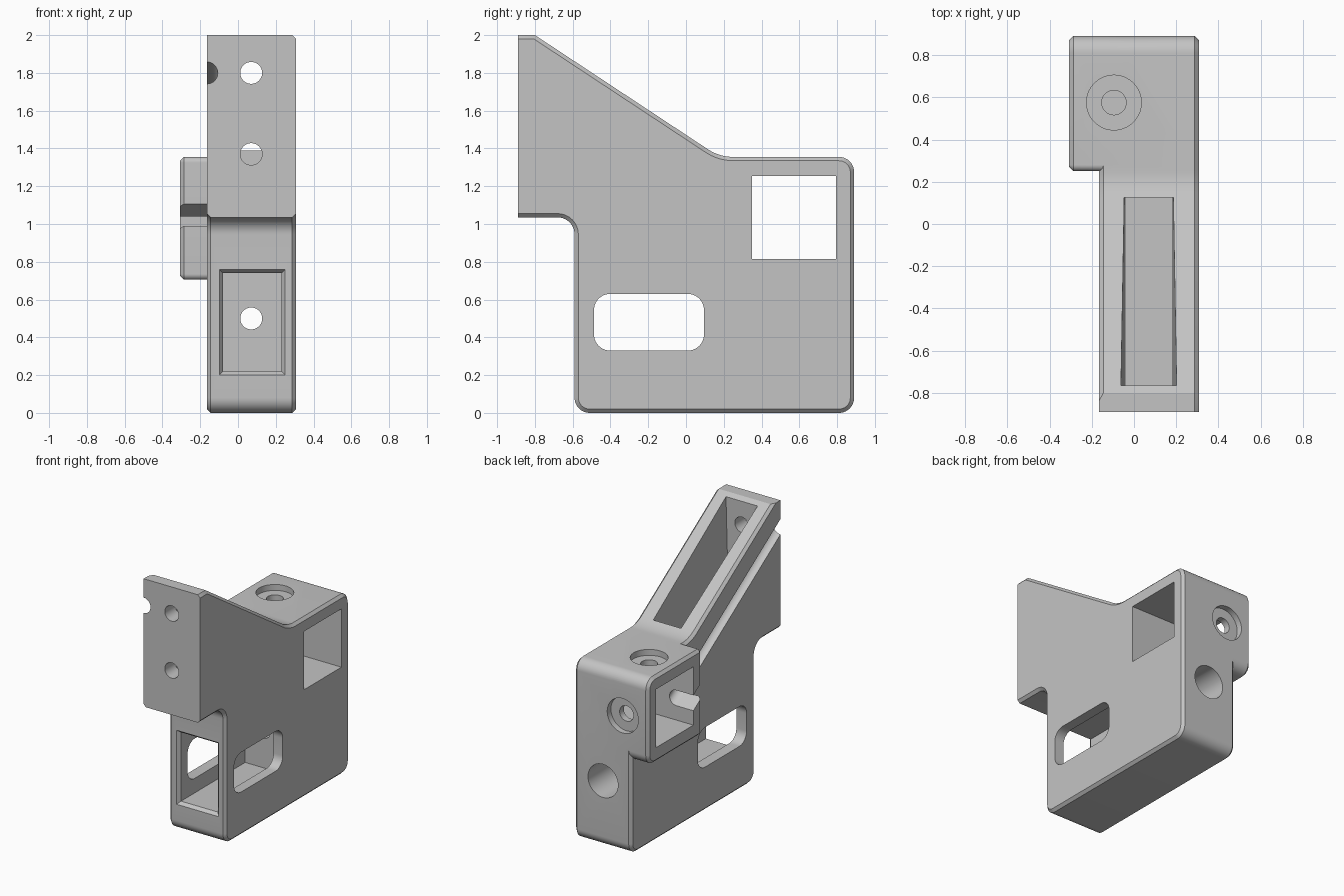
import bpy, bmesh, math
from mathutils import Vector

if "Cube" in bpy.data.objects:
    bpy.data.objects.remove(bpy.data.objects["Cube"], do_unlink=True)

grey = bpy.data.materials.new("plain_grey")
grey.use_nodes = True
GREY = (0.55, 0.55, 0.55, 1)
grey.diffuse_color = GREY
grey.node_tree.nodes["Principled BSDF"].inputs["Base Color"].default_value = GREY

LEFT, RIGHT, FRONT, BACK, TOP = -0.165, 0.307, -0.89, 0.89, 1.355
SLOPE, CHAMFER = -0.66, 0.02


def rounded(corners, steps=10):
    """Outline from (u, v, radius) corners, with arcs where radius > 0."""
    out = []
    for i, (a, b, r) in enumerate(corners):
        p = Vector((a, b, 0))
        if not r:
            out.append((a, b))
            continue
        u = (Vector((*corners[i - 1][:2], 0)) - p).normalized()
        v = (Vector((*corners[(i + 1) % len(corners)][:2], 0)) - p).normalized()
        half = u.angle(v) / 2
        c = p + (u + v).normalized() * r / math.sin(half)
        s = (p + u * r / math.tan(half) - c).normalized()
        e = (p + v * r / math.tan(half) - c).normalized()
        for k in range(steps + 1):
            q = c + s.slerp(e, k / steps).normalized() * r
            out.append((q.x, q.y))
    return out


def rect(a0, a1, b0, b1, r=0):
    return rounded([(a0, b0, r), (a1, b0, r), (a1, b1, r), (a0, b1, r)])


def circle(a, b, r, n=40):
    return [(a + r * math.cos(math.tau * k / n), b + r * math.sin(math.tau * k / n))
            for k in range(n)]


def inset(loop, keep=lambda p, q: False):
    """Move each side inwards by the chamfer, except the sides to keep."""
    pts = [Vector(p) for p in loop]
    area = sum(pts[i - 1].cross(pts[i]) for i in range(len(pts)))
    side = 1 if area > 0 else -1
    lines = []
    for i, q in enumerate(pts):
        p = pts[i - 1]
        d = (q - p).normalized() * side
        n = Vector((-d.y, d.x))
        lines.append((n, n.dot(p) + (0 if keep(p, q) else CHAMFER)))
    out = []
    for i in range(len(pts)):
        (n, a), (m, b) = lines[i], lines[(i + 1) % len(pts)]
        det = n.cross(m)
        out.append(((a * m.y - b * n.y) / det, (n.x * b - m.x * a) / det))
    return out


def place(axis, p, d):
    return {"x": (d, *p), "y": (p[0], d, p[1]), "z": (*p, d)}[axis]


def solid(name, axis, *sections):
    """Closed loft through (distance, outline) sections along an axis."""
    bm = bmesh.new()
    rings = [[bm.verts.new(place(axis, p, d)) for p in loop] for d, loop in sections]
    bm.faces.new(rings[0])
    bm.faces.new(rings[-1])
    for a, b in zip(rings, rings[1:]):
        for i in range(len(a)):
            bm.faces.new((a[i - 1], a[i], b[i], b[i - 1]))
    bmesh.ops.recalc_face_normals(bm, faces=bm.faces)
    mesh = bpy.data.meshes.new(name)
    bm.to_mesh(mesh)
    bm.free()
    obj = bpy.data.objects.new(name, mesh)
    bpy.context.collection.objects.link(obj)
    mesh.materials.append(grey)
    return obj


def combine(target, other, operation):
    mod = target.modifiers.new(other.name, "BOOLEAN")
    mod.operation, mod.solver, mod.object = operation, "EXACT", other
    bpy.context.view_layer.objects.active = target
    bpy.ops.object.modifier_apply(modifier=mod.name)
    bpy.data.objects.remove(other, do_unlink=True)


def on_front(p, q):
    return max(p.x, q.x) < FRONT + 0.01


def on_front_or_tip(p, q):
    return on_front(p, q) or min(p.y, q.y) > 1.99


# Main bracket plate
knee = -0.8 + (TOP - 2) / SLOPE
profile = rounded([(FRONT, 2, 0), (-0.8, 2, 0), (knee, TOP, 0.25),
                   (BACK, TOP, 0.08), (BACK, 0, 0.08), (-0.59, 0, 0.08),
                   (-0.59, 1.035, 0.09), (FRONT, 1.035, 0)])
body = solid("bracket_body", "x",
             (LEFT, inset(profile, on_front_or_tip)), (LEFT + CHAMFER, profile),
             (RIGHT - CHAMFER, profile), (RIGHT, inset(profile, on_front)))

# Side box, flush with the top and back
box = rounded([(0.25, 0.705, 0.03), (BACK, 0.705, 0.08), (BACK, TOP, 0.08), (0.25, TOP, 0.03)])
combine(body, solid("side_box", "x", (-RIGHT, inset(box)),
                    (CHAMFER - RIGHT, box), (0, box)), "UNION")

cutters = []


def cut(name, axis, loop, start, end, end_loop=None):
    cutters.append(solid(name, axis, (start, loop), (end, end_loop or loop)))


# Openings through the sides
cut("square_opening", "x", rect(0.35, 0.795, 0.815, 1.255), -0.5, 0.5)
cut("side_slot", "x", rect(-0.487, 0.095, 0.33, 0.63, 0.085), -0.5, 0.5)

# Front pocket with a chamfered mouth
inner = rect(-0.08, 0.23, 0.22, 0.74)
cut("front_pocket", "y", inner, -0.7, 0.2)
cut("front_pocket_mouth", "y", rect(-0.1, 0.25, 0.2, 0.76), -0.591, -0.565, inner)

# Deep pocket in the sloped top
cut("slope_pocket", "z", rect(-0.04, 0.18, -0.765, 0.125), 1.15, 2.1,
    rect(-0.065, 0.205, -0.765, 0.125))

# Screw holes in the front plate
for height in (1.8, 1.37):
    cut("plate_hole", "y", circle(0.07, height, 0.058), -1, -0.6)

# Long rear bolt hole with deep counterbore
cut("rear_hole", "y", circle(0.07, 0.5, 0.058), 0.1, 0.6)
cut("rear_counterbore", "y", circle(0.07, 0.5, 0.125), 0.4, 1)

# Box screw holes with shallow counterbores
cut("back_screw_hole", "y", circle(-0.095, 1.035, 0.058), 0.7, 1)
cut("back_screw_recess", "y", circle(-0.095, 1.035, 0.13), 0.845, 1)
cut("top_screw_hole", "z", circle(-0.095, 0.575, 0.058), 1.2, 1.5)
cut("top_screw_recess", "z", circle(-0.095, 0.575, 0.13), 1.31, 1.5)


# Wire channel running down parallel to the slope and into the box
def channel(y, r=0.058):
    z = 1.8 + SLOPE * (y - FRONT)
    arc = [(LEFT + r * math.cos(t), z + r * math.sin(t))
           for t in (math.pi * (k / 20 - 0.5) for k in range(21))]
    return [(-0.4, z - r)] + arc + [(-0.4, z + r)]


cut("wire_channel", "y", channel(-0.95), -0.95, 0.42, channel(0.42))

for cutter in cutters:
    combine(body, cutter, "DIFFERENCE")

bpy.ops.object.select_all(action="DESELECT")
body.select_set(True)
bpy.context.view_layer.objects.active = body
bpy.ops.object.shade_smooth_by_angle(angle=math.radians(25))
